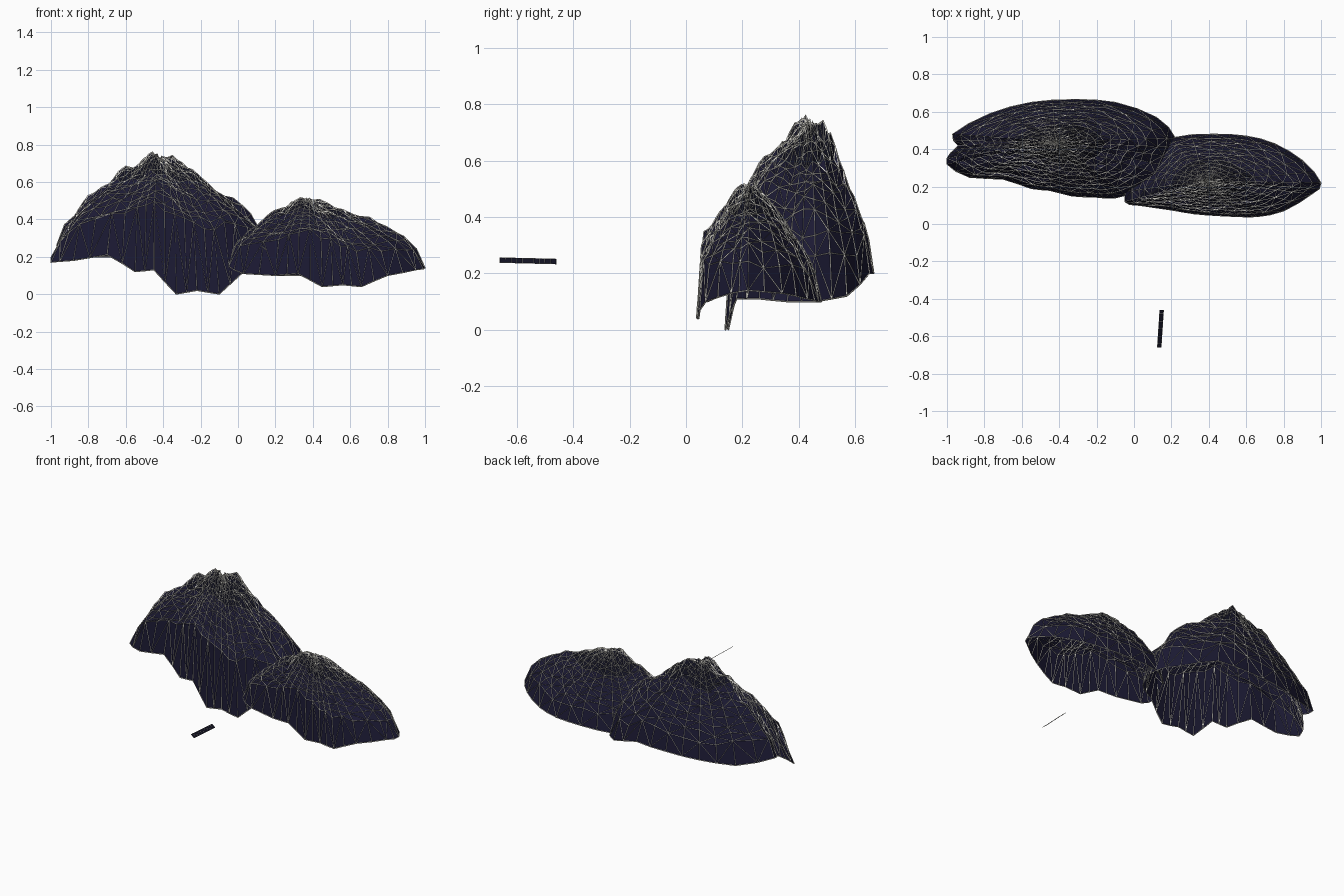
import bpy, bmesh, math, random
from mathutils import Vector

random.seed(4)
cube = bpy.data.objects.get("Cube")
if cube:
    bpy.data.objects.remove(cube, do_unlink=True)


def flat_material(name, colour):
    material = bpy.data.materials.new(name)
    rgba = (*colour, 1.0)
    material.diffuse_color = rgba
    material.use_nodes = True
    shader = next(n for n in material.node_tree.nodes if n.type == "BSDF_PRINCIPLED")
    shader.inputs["Base Color"].default_value = rgba
    shader.inputs["Roughness"].default_value = 0.9
    return material


navy = flat_material("navy rock", (0.011, 0.01, 0.033))
dark = flat_material("dark rock", (0.006, 0.006, 0.016))
pale = flat_material("pale wire", (0.95, 0.93, 0.85))


def finish(bm, name, thickness):
    """Turn the bmesh into a flat shaded object overlaid with thin edge wires."""
    bmesh.ops.recalc_face_normals(bm, faces=bm.faces)
    mesh = bpy.data.meshes.new(name)
    bm.to_mesh(mesh)
    bm.free()
    for material in (navy, dark, pale):
        mesh.materials.append(material)
    obj = bpy.data.objects.new(name, mesh)
    bpy.context.collection.objects.link(obj)
    wire = obj.modifiers.new("edge wires", "WIREFRAME")
    wire.thickness = thickness
    wire.use_replace = False
    wire.use_even_offset = False
    wire.use_boundary = True
    wire.material_offset = 2


def mountain(name, summit, rim, crags, rings, rough):
    """Open craggy shell of rings running from a summit down to a jagged rim."""
    summit = Vector(summit)
    corners = [Vector(p) for p in rim]
    outline = []
    for i, here in enumerate(corners):
        after = corners[(i + 1) % len(corners)]
        outer = corners[i - 1] + corners[(i + 2) % len(corners)]
        middle = (here + after) * 0.5
        # Round the outline in plan, but keep the rim heights straight
        rounded = middle + (middle - outer * 0.5) * 0.125
        outline += [here, Vector((rounded.x, rounded.y, middle.z))]
    count = len(outline)
    ridges = [random.uniform(-rough, rough) for edge in outline]
    bm = bmesh.new()
    top = bm.verts.new(summit)
    grid = []
    for ring in range(1, rings):
        t = (ring / rings) ** 1.2
        loop = []
        for edge, ridge in zip(outline, ridges):
            # The front is a steep cliff, the other sides slope evenly
            away = (edge - summit).to_2d().normalized()
            drop = 0.85 - 0.42 * max(0.0, -away.y)
            spread = min(0.98, t + random.uniform(-0.015, 0.015))
            point = summit.lerp(edge, spread)
            rise = 1 - drop * spread ** 1.6
            point.z = edge.z + (summit.z - edge.z) * rise
            point.z += ridge * t + random.uniform(-rough, rough) * 0.6
            for x, y, lift in crags:
                distance = math.hypot(point.x - x, point.y - y)
                point.z += lift * max(0.0, 1 - distance / 0.09)
            loop.append(bm.verts.new(point))
        grid.append(loop)
    grid.append([bm.verts.new(edge) for edge in outline])
    # Fan at the summit, then rings with alternating diagonals
    for i in range(count):
        j = (i + 1) % count
        bm.faces.new((top, grid[0][i], grid[0][j])).material_index = 1
        for k in range(rings - 1):
            a, b = grid[k][i], grid[k][j]
            c, d = grid[k + 1][j], grid[k + 1][i]
            if (i + k) % 2:
                pair = ((a, d, c), (a, c, b))
            else:
                pair = ((a, d, b), (b, d, c))
            for corner_set in pair:
                face = bm.faces.new(corner_set)
                face.material_index = 1 if k < rings * 0.4 else 0
    finish(bm, name, 0.006)


# Tall mountain on the right
mountain("tall_mountain", (-0.42, 0.44, 0.69), [
    (-1, .32, .17), (-.88, .25, .18), (-.7, .24, .21), (-.55, .19, .12),
    (-.45, .18, .13), (-.33, .15, 0), (-.22, .145, .02), (-.1, .14, 0),
    (.02, .18, .11), (.15, .26, .11), (.2, .36, .1), (.22, .46, .1),
    (.12, .57, .12), (-.1, .65, .2), (-.32, .665, .2), (-.55, .65, .2),
    (-.77, .59, .2), (-.97, .48, .26), (-.94, .42, .25), (-.98, .38, .22)],
    [(-.46, .41, .08), (-.35, .49, .08), (-.62, .46, .06), (-.24, .45, .03),
     (-.03, .45, .04), (.07, .44, .07), (-.78, .42, .03), (-.4, .27, .04),
     (-.94, .36, -.1)],
    15, 0.022)

# Low mountain on the left
mountain("low_mountain", (0.38, 0.23, 0.48), [
    (-.05, .12, .15), (.03, .1, .11), (.2, .075, .1), (.32, .055, .11),
    (.45, .045, .04), (.56, .04, .05), (.66, .04, .04), (.8, .07, .1),
    (.95, .16, .13), (1, .22, .14), (.9, .34, .13), (.75, .43, .11),
    (.6, .47, .1), (.42, .48, .1), (.2, .46, .1), (.08, .36, .11),
    (-.02, .24, .2)],
    [(.33, .19, .05), (.44, .26, .03), (.72, .24, .03), (.85, .22, .03),
     (.18, .24, .04)],
    14, 0.018)

# Thin tilted strip floating in front
bm = bmesh.new()
near, far = Vector((0.135, -0.66, 0.247)), Vector((0.148, -0.46, 0.242))
half = Vector((0.011, 0, -0.009))
steps = 10
rows = []
for step in range(steps + 1):
    middle = near.lerp(far, step / steps)
    rows.append([bm.verts.new(middle + half * side) for side in (1, -1)])
for (a, b), (c, d) in zip(rows, rows[1:]):
    bm.faces.new((a, b, d, c)).material_index = 1
finish(bm, "floating_strip", 0.002)
